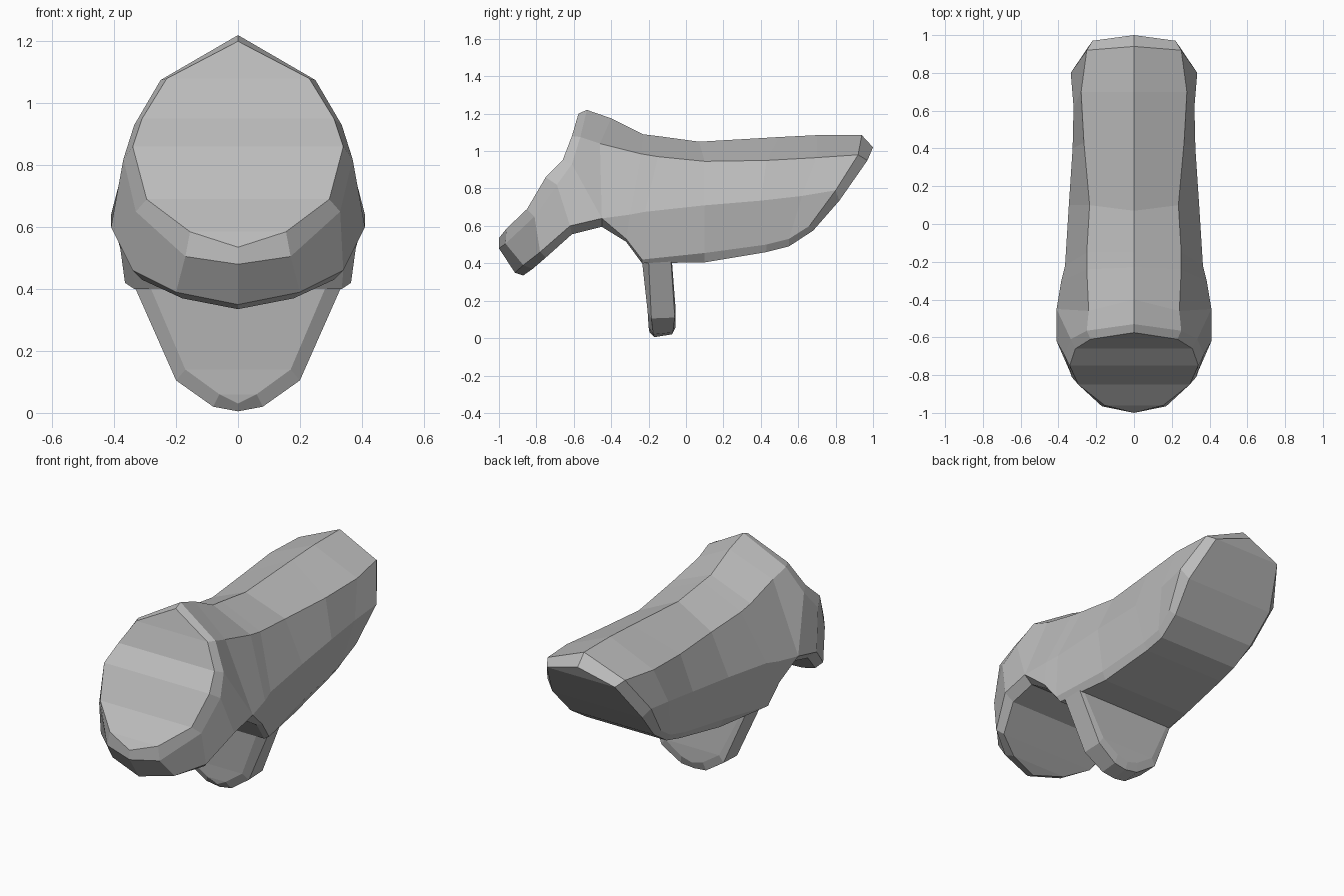
import bpy
import bmesh

# Remove the default cube only
default_cube = bpy.data.objects.get("Cube")
if default_cube:
    bpy.data.objects.remove(default_cube, do_unlink=True)

# Single material
grey = bpy.data.materials.new("plain grey")
grey.use_nodes = True
grey_value = (.5, .5, .5, 1)
grey.diffuse_color = grey_value
grey.node_tree.nodes["Principled BSDF"].inputs["Base Color"].default_value = grey_value


class HalfShell:
    """Builds the +x half of a faceted part, then mirrors it."""

    def __init__(self):
        self.bm = bmesh.new()
        self.cache = {}

    def face(self, *points):
        corners = []
        for point in points:
            if point not in self.cache:
                self.cache[point] = self.bm.verts.new(point)
            if self.cache[point] not in corners:
                corners.append(self.cache[point])
        if len(corners) > 2:
            self.bm.faces.new(corners)

    def bridge(self, first, second):
        for a, b, c, d in zip(first, first[1:], second[1:], second):
            self.face(a, b, c, d)

    def fill_to_centre(self, chain):
        self.bridge(chain, [(0, y, z) for x, y, z in chain])

    def finish(self, name):
        bmesh.ops.recalc_face_normals(self.bm, faces=self.bm.faces[:])
        mesh = bpy.data.meshes.new(name)
        self.bm.to_mesh(mesh)
        self.bm.free()
        mesh.materials.append(grey)
        part = bpy.data.objects.new(name, mesh)
        bpy.context.collection.objects.link(part)
        mirror = part.modifiers.new("mirror halves", "MIRROR")
        mirror.use_axis[0] = True
        mirror.use_clip = True
        return part


# Body sections from front to back: ridge, shoulder, waist, lower edge
sections = [
    [(0, -.4, 1.175), (.24, -.46, 1.04), (.41, -.45, .64), (.41, -.45, .64)],
    [(0, -.23, 1.09), (.25, -.24, .985), (.385, -.3, .66), (.38, -.32, .53)],
    [(0, -.15, 1.08), (.25, -.15, .97), (.365, -.22, .675), (.365, -.235, .42)],
    [(0, .07, 1.05), (.235, .1, .945), (.345, .1, .71), (.31, .1, .455)],
    [(0, .5, 1.075), (.265, .43, .95), (.325, .4, .735), (.29, .43, .5)],
    [(0, .7, 1.085), (.28, .7, .965), (.32, .62, .76), (.285, .55, .53)],
    [(0, .94, 1.085), (.25, .92, .98), (.335, .8, .79), (.3, .66, .6)],
]

# Front panel outline and the rim behind it, top to bottom
panel = [(0, -.575, 1.2), (.23, -.61, 1.08), (.31, -.66, .95), (.34, -.75, .86),
         (.295, -.85, .69), (.155, -.96, .585), (0, -1, .535)]
rim = [(0, -.53, 1.22), (.25, -.565, 1.075), (.335, -.61, .93), (.37, -.69, .82),
       (.33, -.81, .65), (.17, -.965, .505), (0, -1, .48)]
chin = [(.41, -.62, .6), (.34, -.78, .46), (.2, -.87, .39), (0, -.915, .35)]

# Underside and rear plate outline, from chin to rear tip
plate = [(0, -.87, .335), (.18, -.82, .37), (.31, -.75, .43), (.36, -.61, .555),
         (.36, -.45, .595), (.345, -.32, .515), (.335, -.235, .4),
         (.29, .1, .405), (.265, .43, .46), (.26, .55, .49), (.27, .68, .575),
         (.29, .82, .735), (.22, .97, .95), (0, 1, 1.02)]

body = HalfShell()
for front, back in zip(sections, sections[1:]):
    body.bridge(front, back)
collar = sections[0][:-1] + chin
body.bridge(panel, rim)
body.bridge(rim, collar)
body.fill_to_centre(panel)
lower_edge = chin[::-1] + [s[-1] for s in sections] + sections[-1][-2::-1]
body.bridge(lower_edge, plate)
body.fill_to_centre(plate)
body.finish("body")

# Lower fin: chamfered plate, layers from front to back
fin_layers = [
    [(.285, -.235, .41), (.17, -.205, .14), (.06, -.2, .06), (0, -.195, .03)],
    [(.335, -.2, .41), (.2, -.185, .105), (.08, -.175, .02), (0, -.17, .005)],
    [(.325, -.08, .41), (.2, -.06, .11), (.08, -.07, .03), (0, -.075, .02)],
    [(.3, -.075, .41), (.175, -.055, .15), (.07, -.055, .08), (0, -.055, .06)],
]
fin = HalfShell()
for front, back in zip(fin_layers, fin_layers[1:]):
    fin.bridge(front, back)
fin.fill_to_centre(fin_layers[0])
fin.fill_to_centre(fin_layers[-1])
fin.finish("lower_fin")
